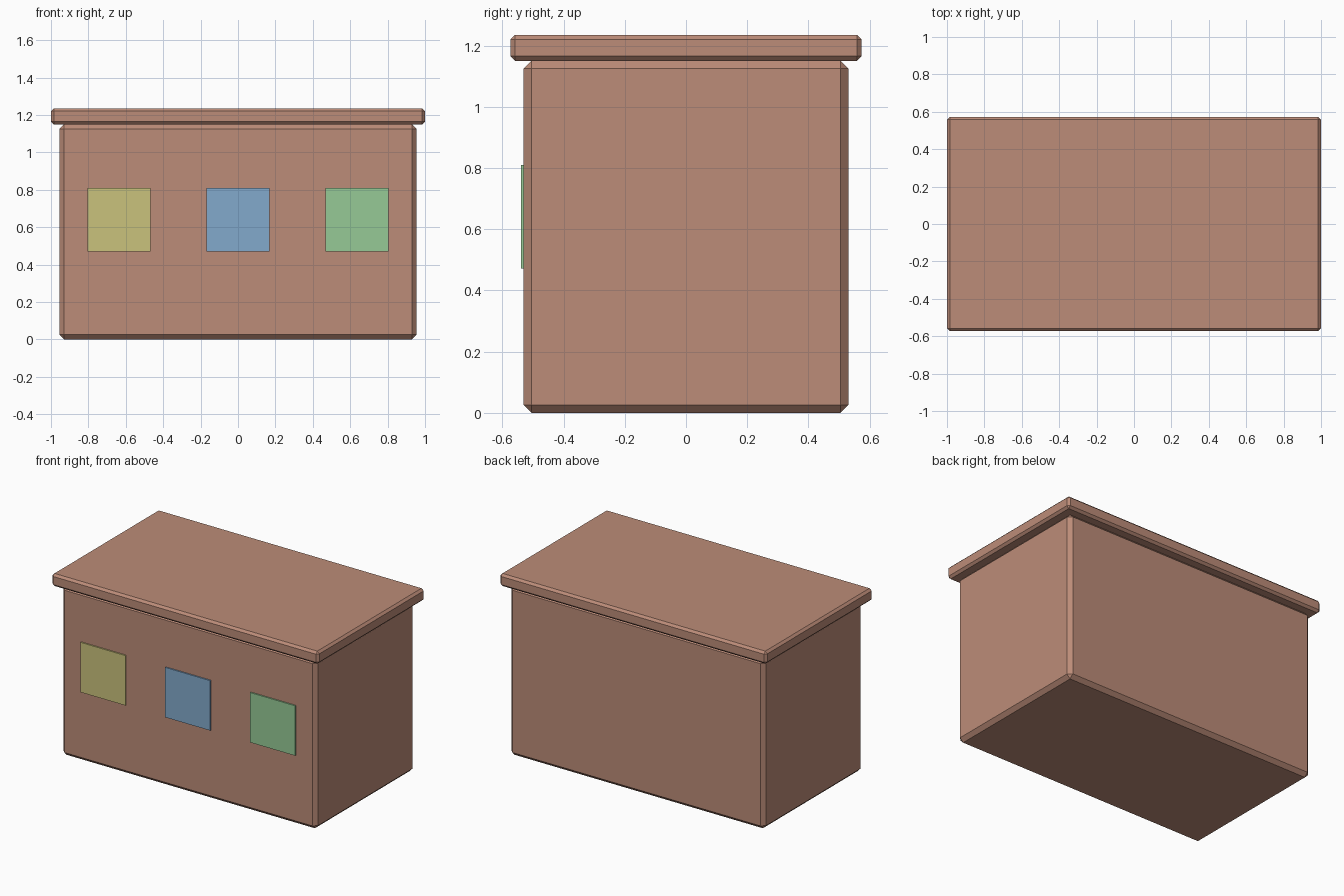
import bpy
import bmesh

if "Cube" in bpy.data.objects:
    bpy.data.objects.remove(bpy.data.objects["Cube"], do_unlink=True)


def make_material(name, srgb):
    """Flat material from an 8-bit sRGB colour, stored as linear values."""
    colour = [((c / 255 + 0.055) / 1.055) ** 2.4 for c in srgb] + [1.0]
    mat = bpy.data.materials.new(name)
    mat.use_nodes = True
    mat.diffuse_color = colour
    bsdf = mat.node_tree.nodes["Principled BSDF"]
    bsdf.inputs["Base Color"].default_value = colour
    bsdf.inputs["Roughness"].default_value = 0.8
    return mat


def make_box(name, low, high, mat, chamfer=0.0):
    """Box between two corners, with an optional flat chamfer on every edge."""
    size = [b - a for a, b in zip(low, high)]
    centre = [(a + b) / 2 for a, b in zip(low, high)]
    bm = bmesh.new()
    bmesh.ops.create_cube(bm, size=1)
    bmesh.ops.scale(bm, vec=size, verts=bm.verts)
    mesh = bpy.data.meshes.new(name)
    bm.to_mesh(mesh)
    bm.free()
    mesh.materials.append(mat)
    obj = bpy.data.objects.new(name, mesh)
    obj.location = centre
    bpy.context.collection.objects.link(obj)
    if chamfer:
        bevel = obj.modifiers.new("chamfer", 'BEVEL')
        bevel.width = chamfer
        bevel.segments = 1
    return obj


clay = make_material("clay brown", (188, 140, 120))
yellow = make_material("soft yellow", (202, 194, 124))
blue = make_material("soft blue", (130, 170, 204))
green = make_material("soft green", (150, 202, 150))

# Chest body and overhanging lid
make_box("body", (-0.955, -0.53, 0), (0.955, 0.53, 1.15), clay, 0.025)
make_box("lid", (-1, -0.573, 1.15), (1, 0.573, 1.235), clay, 0.015)

# Thin coloured panels across the front
half = 0.169
panels = (("right_panel", -0.636, yellow), ("middle_panel", 0, blue), ("left_panel", 0.636, green))
for name, x, mat in panels:
    make_box(name, (x - half, -0.539, 0.64 - half), (x + half, -0.53, 0.64 + half), mat)
